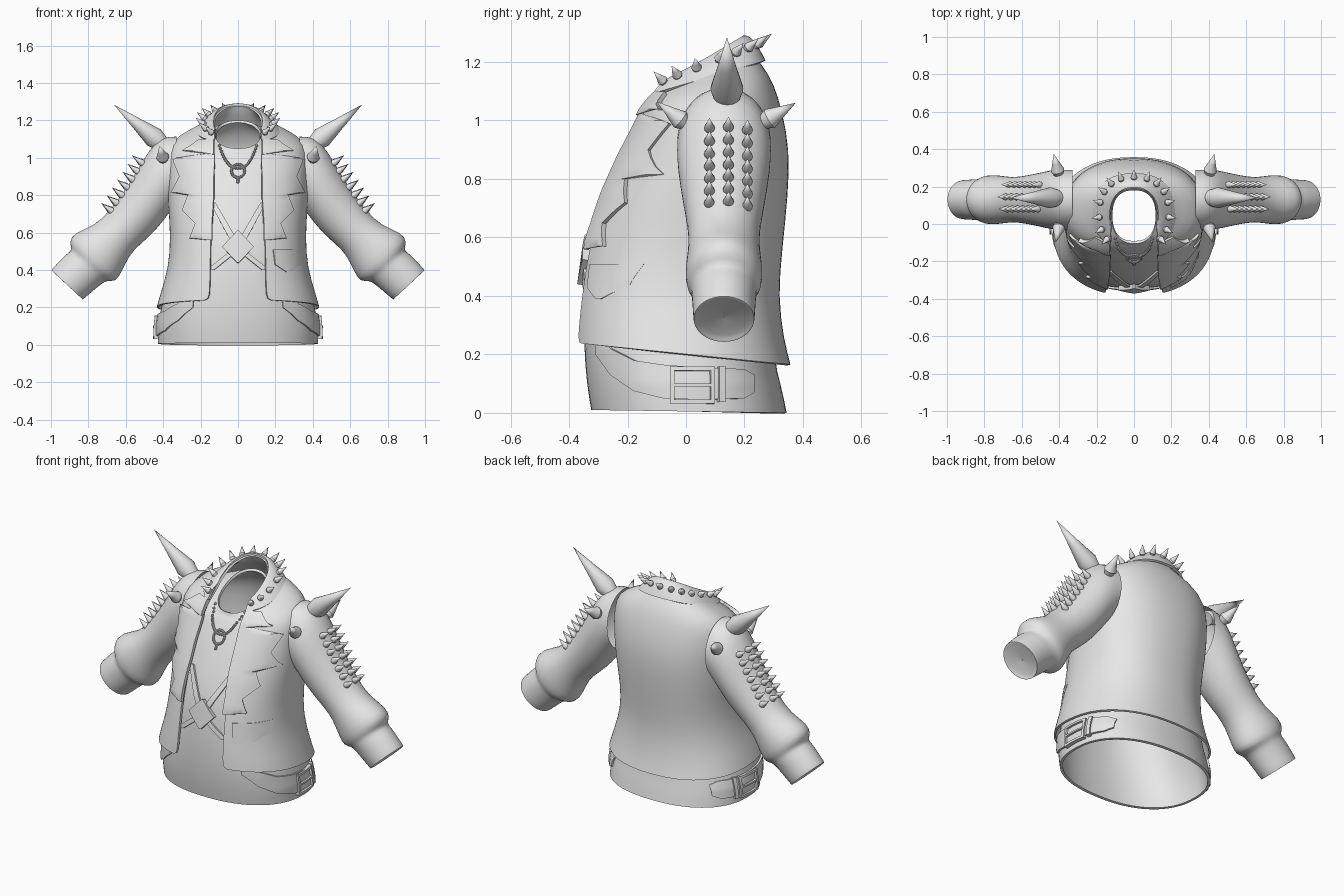
import bpy, bmesh, math
from mathutils import Vector
from mathutils.bvhtree import BVHTree

cube = bpy.data.objects.get("Cube")
if cube:
    bpy.data.objects.remove(cube)

grey = bpy.data.materials.new("plain_grey")
grey.use_nodes = True
grey.diffuse_color = (0.8, 0.8, 0.8, 1)
grey.node_tree.nodes["Principled BSDF"].inputs["Base Color"].default_value = (0.8, 0.8, 0.8, 1)


def finish(name, bm, mirror=False, thick=0, smooth=0, angle=40):
    """Turn a bmesh into a smooth shaded object with its modifiers baked."""
    mesh = bpy.data.meshes.new(name)
    bm.to_mesh(mesh)
    bm.free()
    mesh.materials.append(grey)
    obj = bpy.data.objects.new(name, mesh)
    bpy.context.scene.collection.objects.link(obj)
    if mirror:
        obj.modifiers.new("Mirror", 'MIRROR').use_clip = False
    if smooth:
        obj.modifiers.new("Subsurf", 'SUBSURF').levels = smooth
    if thick:
        solid = obj.modifiers.new("Solidify", 'SOLIDIFY')
        solid.thickness = thick
        solid.offset = -1
    bpy.ops.object.select_all(action='DESELECT')
    obj.select_set(True)
    bpy.context.view_layer.objects.active = obj
    bpy.ops.object.convert(target='MESH')
    bpy.ops.object.shade_smooth_by_angle(angle=math.radians(angle))
    return obj


def grid(rows, wrap=False, facing=None):
    """Skin rows of points; faces point along 'facing' or away from the middle."""
    bm = bmesh.new()
    lines = [[bm.verts.new(p) for p in row] for row in rows]
    for a, b in zip(lines, lines[1:]):
        n = len(a)
        for i in range(n if wrap else n - 1):
            j = (i + 1) % n
            bm.faces.new((a[i], a[j], b[j], b[i]))
    bm.normal_update()
    mid = sum((v.co for v in bm.verts), Vector()) / len(bm.verts)
    total = 0
    for f in bm.faces:
        out = facing if facing else f.calc_center_median() - mid
        total += f.normal.dot(out) * f.calc_area()
    if total < 0:
        bmesh.ops.reverse_faces(bm, faces=bm.faces[:])
    bm.normal_update()
    return bm


ROUND = 0.87


def ring_point(ring, a):
    """Point on a tilted oval: half width, front y, front z, back y, back z."""
    w, yf, zf, yb, zb = ring
    s, c = math.sin(a), math.cos(a)
    x = w * math.copysign(abs(s) ** ROUND, s)
    t = (1 - math.copysign(abs(c) ** ROUND, c)) / 2
    return Vector((x, yf + (yb - yf) * t, zf + (zb - zf) * t))


def ring_row(ring, gap, count=48):
    """Points around an oval, leaving a gap of this half width at the front."""
    if not gap:
        return [ring_point(ring, math.tau * i / count) for i in range(count)]
    a0 = math.asin(min(gap / ring[0], 0.94) ** (1 / ROUND))
    return [ring_point(ring, a0 + (math.tau - 2 * a0) * i / count) for i in range(count + 1)]


# Shirt under the jacket
shirt = [(.43, -.325, .01, .345, 0), (.43, -.34, .1, .325, .1), (.415, -.35, .22, .3, .18),
         (.35, -.35, .42, .295, .4), (.34, -.325, .6, .31, .56), (.355, -.265, .75, .33, .75),
         (.355, -.205, .88, .33, .9), (.36, -.155, .97, .31, 1.03), (.33, -.125, 1.02, .28, 1.1),
         (.24, -.11, 1.03, .24, 1.16), (.12, -.105, 1.05, .19, 1.2)]
bm = grid([ring_row(r, 0) for r in shirt], wrap=True)
shirt_tree = BVHTree.FromBMesh(bm)
finish("shirt", bm, thick=.015, smooth=1)

# Open jacket body
jacket = [(.435, -.385, .24, .358, .165), (.415, -.382, .3, .335, .25), (.372, -.372, .42, .315, .4),
          (.36, -.345, .6, .33, .56), (.375, -.29, .75, .35, .75), (.375, -.23, .88, .355, .9),
          (.38, -.18, .97, .33, 1.03), (.36, -.145, 1.04, .3, 1.13), (.27, -.125, 1.07, .26, 1.19),
          (.16, -.12, 1.09, .22, 1.24), (.13, -.12, 1.1, .2, 1.28)]
bm = grid([ring_row(r, 0) for r in jacket], wrap=True)
jacket_tree = BVHTree.FromBMesh(bm)
bm.free()
bm = grid([ring_row(r, .155 - .03 * i / 10) for i, r in enumerate(jacket)])
finish("jacket_body", bm, thick=.012, smooth=1)

# Folded collar
collar = [(.13, -.12, 1.1, .195, 1.29), (.14, -.125, 1.115, .215, 1.292),
          (.18, -.132, 1.11, .245, 1.26), (.225, -.14, 1.085, .272, 1.205)]
finish("collar", grid([ring_row(r, .125) for r in collar]), thick=.012, smooth=1)

# Sleeves: upper edge, lower edge (x, z) and half depth of each loop
sleeve = [(.33, 1.115, .33, .76, .16), (.41, 1.115, .37, .7, .163), (.48, 1.04, .4, .66, .16),
          (.55, .91, .46, .59, .145), (.68, .72, .53, .53, .122), (.77, .635, .58, .48, .122),
          (.88, .6, .625, .38, .135), (.905, .55, .655, .335, .13), (.885, .505, .7, .345, .113),
          (.915, .49, .73, .325, .112), (.96, .443, .78, .283, .108), (1, .4, .83, .24, .106),
          (.998, .398, .832, .242, .103), (.985, .39, .83, .255, .093), (.9, .33, .897, .327, .002)]
rows = []
for ux, uz, lx, lz, depth in sleeve:
    row = []
    for i in range(24):
        a = math.tau * i / 24
        t = (1 + math.cos(a)) / 2
        row.append((lx + (ux - lx) * t, .13 + depth * math.sin(a), lz + (uz - lz) * t))
    rows.append(row)
bm = grid(rows, wrap=True)
sleeve_tree = BVHTree.FromBMesh(bm)
finish("sleeves", bm, mirror=True, smooth=1)


def cast(tree, origin, direction):
    o, d = Vector(origin), Vector(direction)
    return tree.ray_cast(o, d)[0] or tree.find_nearest(o + d * 1.7)[0]


def plate(name, tree, table, thick, side=False, mirror=True, cols=8):
    """Thin plate laid on a surface; table rows are (position, low, high)."""
    d = Vector((-1, 0, 0)) if side else Vector((0, 1, 0))
    rows = []
    for (t0, l0, h0), (t1, l1, h1) in zip(table, table[1:]):
        steps = max(1, math.ceil(abs(t1 - t0) / .03))
        for k in range(steps + (t1 == table[-1][0])):
            f = k / steps
            t, lo, hi = t0 + (t1 - t0) * f, l0 + (l1 - l0) * f, h0 + (h1 - h0) * f
            row = []
            for i in range(cols + 1):
                s = lo + (hi - lo) * i / cols
                o = (2, t, s) if side else (s, -2, t)
                row.append(cast(tree, o, d) - d * thick)
            rows.append(row)
    finish(name, grid(rows, facing=-d), mirror=mirror, thick=thick, angle=30)


# Jagged lapels, collar points and the single pocket flap
plate("lapels", jacket_tree, [(.56, .14, .16), (.57, .14, .26), (.65, .14, .23), (.72, .135, .3),
      (.8, .13, .27), (.815, .13, .36), (.9, .13, .315), (.99, .125, .35), (1.0, .125, .33),
      (1.025, .125, .16)], .018)
plate("collar_points", jacket_tree, [(1.02, .13, .15), (1.04, .13, .3), (1.07, .13, .25),
      (1.1, .13, .21)], .025)
plate("pocket_flap", jacket_tree, [(.39, .26, .28), (.43, .2, .34), (.51, .19, .35)], .008, mirror=False)

# Crossed straps with a diamond where they meet
plate("crossed_straps", shirt_tree, [(.4, -.17, -.13), (.52, -.02, .02), (.76, .12, .15)], .012, cols=3)
plate("strap_diamond", shirt_tree, [(.44, -.005, .005), (.525, -.085, .085), (.61, -.005, .005)],
      .025, mirror=False)

# Belt with a buckle on each hip
plate("belt", shirt_tree, [(-.31, .2, .3), (-.26, .13, .22), (-.18, .075, .18), (-.08, .05, .165),
      (.05, .045, .155), (.2, .05, .15), (.235, .07, .13)], .012, side=True)
buckle = {"buckle_front": (-.055, -.04, .032, .158), "buckle_back": (.085, .1, .032, .158),
          "buckle_bottom": (-.05, .1, .032, .046), "buckle_top": (-.05, .1, .145, .158),
          "buckle_prong": (-.05, .09, .09, .1), "belt_keeper": (.115, .135, .038, .16)}
for part, (y0, y1, lo, hi) in buckle.items():
    plate(part, shirt_tree, [(y0, lo, hi), (y1, lo, hi)], .024, side=True, cols=3)


def spike(bm, base, direction, r, length, sides=12):
    """Cone with a slightly tucked base."""
    d = Vector(direction).normalized()
    turn = d.to_track_quat('Z', 'Y')
    rings = []
    for radius, h in ((r * .7, -.1 * length), (r, .12 * length), (r * .55, .5 * length)):
        rings.append([bm.verts.new(Vector(base) + turn @ Vector(
            (radius * math.cos(math.tau * i / sides), radius * math.sin(math.tau * i / sides), h)))
            for i in range(sides)])
    tip = bm.verts.new(Vector(base) + d * length)
    bm.faces.new(rings[0][::-1])
    for i in range(sides):
        j = (i + 1) % sides
        for a, b in zip(rings, rings[1:]):
            bm.faces.new((a[i], a[j], b[j], b[i]))
        bm.faces.new((rings[-1][i], rings[-1][j], tip))


# Large shoulder spikes and the smaller pair beside each
bm = bmesh.new()
spike(bm, (.42, .14, 1.085), (.245, 0, .2), .056, .316, 24)
spike(bm, (.4, -.01, .995), (.02, -.09, .07), .034, .115, 20)
spike(bm, (.405, .275, 1.0), (.025, .1, .06), .036, .12, 20)
finish("shoulder_spikes", bm, mirror=True)

# Three columns of sleeve spikes
bm = bmesh.new()
out = Vector((.8, 0, .6))
for y in (.08, .145, .21):
    for k in range(7):
        target = Vector((.51, y, .97)).lerp(Vector((.675, y, .715)), k / 6)
        spike(bm, cast(sleeve_tree, target + out * .5, -out), out, .019, .066)
finish("sleeve_spikes", bm, mirror=True)

# Spikes around the collar
bm = bmesh.new()
for k in range(15):
    a = math.radians(48 + 264 * k / 14)
    p = ring_point(collar[2], a)
    spike(bm, p, (p.x, p.y - .06, .14), .018, .06)
finish("collar_spikes", bm)

# Beaded necklace with a loop pendant
bm = bmesh.new()
beads = []
for k in range(-14, 15):
    t = k / 14
    beads.append((.1 * math.copysign(abs(t) ** .8, t), .945 + .12 * t * t))
for k in range(20):
    a = math.tau * k / 20
    beads.append((.035 * math.sin(a), .93 + .035 * math.cos(a)))
beads += [(0, .895 - .008 * k) for k in range(4)]
for x, z in beads:
    p = cast(shirt_tree, (x, -2, z), (0, 1, 0)) - Vector((0, .008, 0))
    made = bmesh.ops.create_icosphere(bm, subdivisions=1, radius=.009)
    bmesh.ops.translate(bm, verts=made["verts"], vec=p)
finish("necklace", bm)
